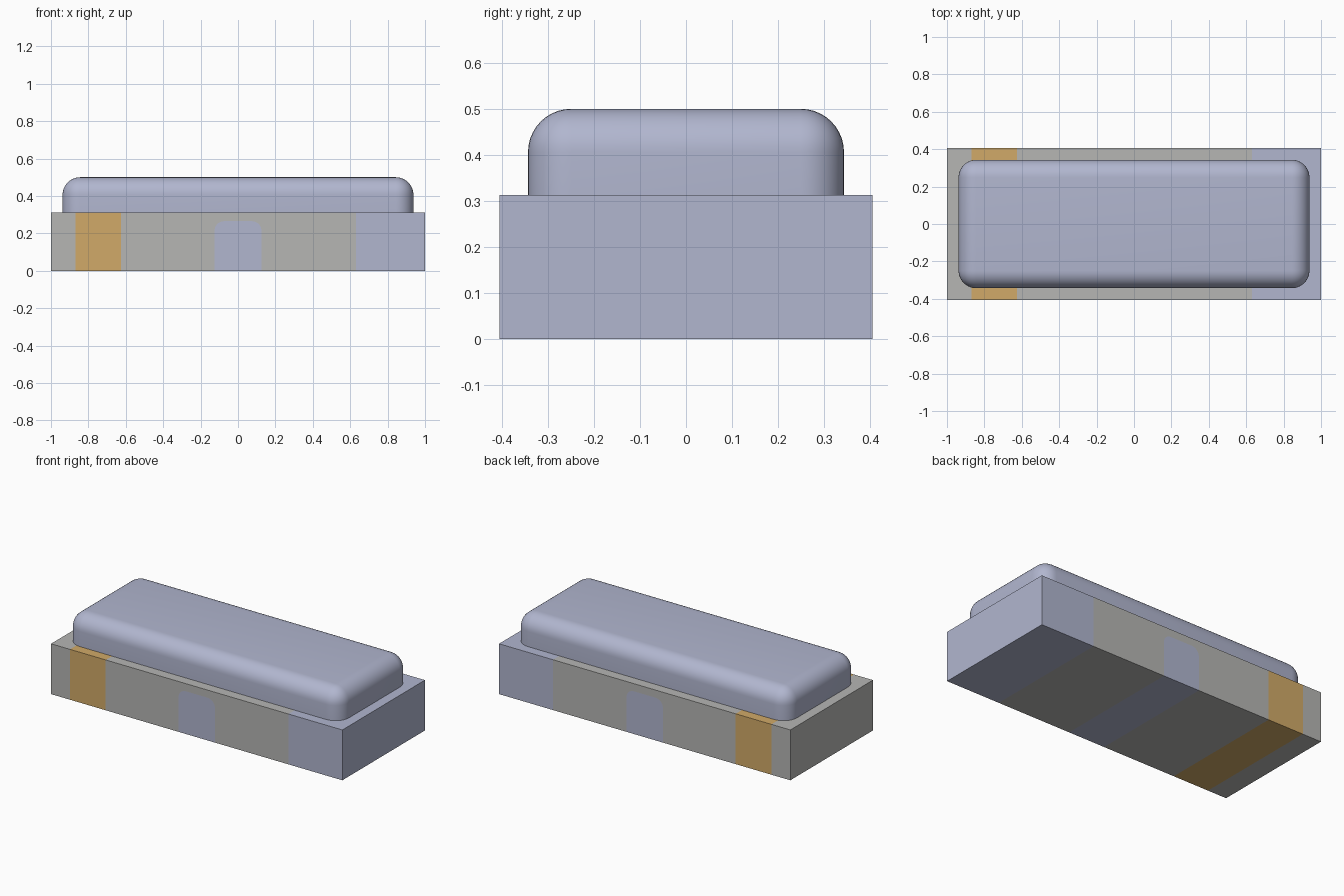
import bpy, bmesh, math

if "Cube" in bpy.data.objects:
    bpy.data.objects.remove(bpy.data.objects["Cube"], do_unlink=True)

HALF_DEPTH, BASE_TOP, CAP_TOP = 0.405, 0.3125, 0.5


def material(name, srgb):
    rgb = [(c / 255 / 12.92) if c < 11 else ((c / 255 + 0.055) / 1.055) ** 2.4 for c in srgb]
    mat = bpy.data.materials.new(name)
    mat.use_nodes = True
    mat.diffuse_color = (*rgb, 1)
    mat.node_tree.nodes["Principled BSDF"].inputs["Base Color"].default_value = (*rgb, 1)
    return mat


grey = material("warm grey", (182, 182, 180))
blue = material("pale blue grey", (177, 182, 207))
gold = material("gold", (209, 170, 104))


def finish(name, bm, mat):
    bmesh.ops.recalc_face_normals(bm, faces=bm.faces)
    mesh = bpy.data.meshes.new(name)
    bm.to_mesh(mesh)
    bm.free()
    mesh.materials.append(mat)
    obj = bpy.data.objects.new(name, mesh)
    bpy.context.collection.objects.link(obj)
    return obj


def prism(name, profile, mat):
    """Extrude an x-z outline through the full depth of the base."""
    bm = bmesh.new()
    face = bm.faces.new([bm.verts.new((x, -HALF_DEPTH, z)) for x, z in profile])
    out = bmesh.ops.extrude_face_region(bm, geom=[face])
    verts = [v for v in out["geom"] if isinstance(v, bmesh.types.BMVert)]
    bmesh.ops.translate(bm, verts=verts, vec=(0, 2 * HALF_DEPTH, 0))
    return finish(name, bm, mat)


def block(name, x0, x1, mat):
    return prism(name, [(x0, 0), (x1, 0), (x1, BASE_TOP), (x0, BASE_TOP)], mat)


# Arched outline of the centre pad, from its right foot to its left foot
W, H, R = 0.125, 0.265, 0.05
arch = [(W, 0)]
for cx, start in ((W - R, 0), (R - W, 90)):
    for i in range(9):
        a = math.radians(start + 90 * i / 8)
        arch.append((cx + R * math.cos(a), H - R + R * math.sin(a)))
arch.append((-W, 0))

# Base: side-by-side bands, the middle one notched around the centre pad
block("left_end_body", -1, -0.87, grey)
block("gold_band", -0.87, -0.625, gold)
prism("middle_body", [(-0.625, 0)] + arch[::-1]
      + [(0.63, 0), (0.63, BASE_TOP), (-0.625, BASE_TOP)], grey)
prism("centre_pad", arch, blue)
block("end_terminal", 0.63, 1, blue)

# Cap: box with rounded top and upright edges
bm = bmesh.new()
bmesh.ops.create_cube(bm, size=1)
bmesh.ops.scale(bm, verts=bm.verts, vec=(1.876, 0.686, CAP_TOP - BASE_TOP))
bmesh.ops.translate(bm, verts=bm.verts, vec=(0, 0, (CAP_TOP + BASE_TOP) / 2))
edges = [e for e in bm.edges if any(v.co.z > 0.4 for v in e.verts)]
bmesh.ops.bevel(bm, geom=edges, offset=0.094, segments=10, profile=0.5, affect="EDGES")
cap = finish("rounded_cap", bm, blue)

bpy.ops.object.select_all(action="DESELECT")
cap.select_set(True)
bpy.context.view_layer.objects.active = cap
bpy.ops.object.shade_smooth_by_angle(angle=math.radians(35))
